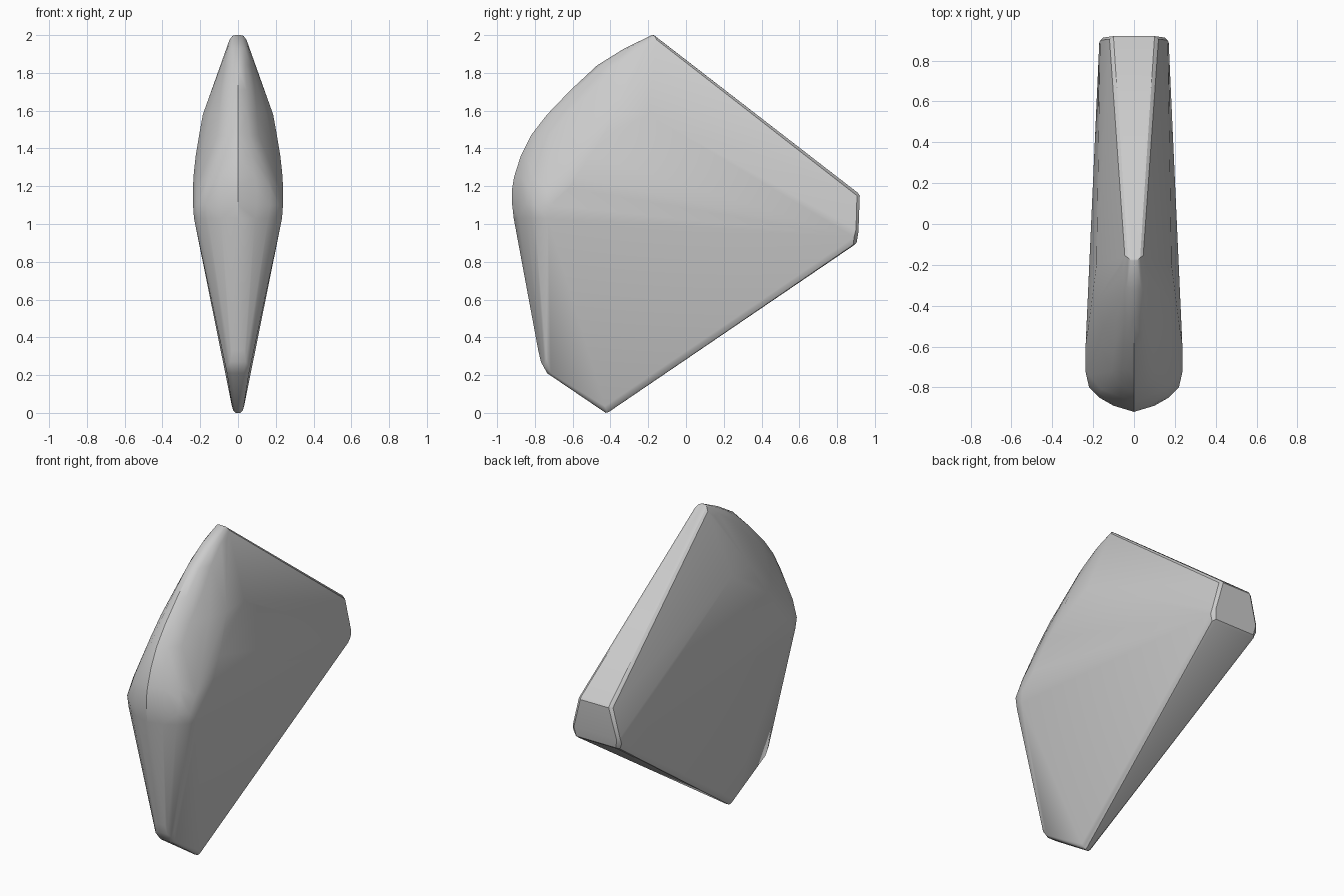
import bpy, bmesh

# Half cross-sections of the rounded front, listed by height: (x, y) from the centre line outwards
nose = {
    1.03: [(0, -.912), (.09, -.885), (.16, -.845), (.21, -.80), (.233, -.73)],
    1.10: [(0, -.92), (.10, -.89), (.17, -.85), (.22, -.80), (.238, -.72)],
    1.19: [(0, -.92), (.10, -.88), (.17, -.83), (.22, -.74), (.238, -.62)],
    1.25: [(0, -.91), (.09, -.875), (.16, -.81), (.21, -.70), (.236, -.58)],
    1.36: [(0, -.875), (.07, -.845), (.13, -.77), (.18, -.66), (.224, -.51)],
    1.47: [(0, -.82), (.06, -.79), (.11, -.72), (.16, -.60), (.206, -.44)],
    1.58: [(0, -.735), (.05, -.71), (.10, -.63), (.15, -.50), (.186, -.38), (.184, -.20)],
    1.71: [(0, -.61), (.045, -.585), (.09, -.49), (.135, -.34)],
    1.84: [(0, -.47), (.04, -.445), (.07, -.37), (.09, -.27)],
    1.93: [(0, -.325), (.035, -.31), (.055, -.25), (.06, -.20)],
}
points = [(x, y, z) for z, row in nose.items() for x, y in row]

# Top ridge, rear end cap, bottom keel and lower front edge: (x, y, z)
points += [(.015, -.18, 2), (.03, -.165, 1.995), (.045, -.155, 1.975), (0, -.17, 2)]
points += [(.10, .91, 1.165), (.10, .92, 1.15), (.12, .905, 1.15),
           (.165, .90, .97), (.17, .89, .93), (.15, .913, .96),
           (.14, .903, .90), (.155, .885, .89), (.135, .89, .888)]
points += [(.012, -.425, 0), (.025, -.42, .012), (.032, -.43, .035), (.012, -.41, .004)]
points += [(.03, -.735, .21), (.058, -.715, .21), (.055, -.75, .25),
           (.04, -.768, .27), (.035, -.782, .33), (.07, -.74, .29)]

# Mirror the points and wrap them into one faceted solid
bm = bmesh.new()
for x, y, z in points:
    for side in ((1, -1) if x else (1,)):
        bm.verts.new((x * side, y, z))
hull = bmesh.ops.convex_hull(bm, input=bm.verts[:])
bmesh.ops.delete(bm, geom=[v for v in bm.verts if not v.link_faces], context='VERTS')
bmesh.ops.recalc_face_normals(bm, faces=bm.faces[:])
mesh = bpy.data.meshes.new("wedge_body")
bm.to_mesh(mesh)
bm.free()
body = bpy.data.objects.new("wedge_body", mesh)
bpy.context.collection.objects.link(body)

# Smooth the gentle curves, keep the strong edges sharp
bpy.context.view_layer.objects.active = body
body.select_set(True)
bpy.ops.object.shade_smooth_by_angle(angle=0.5)
